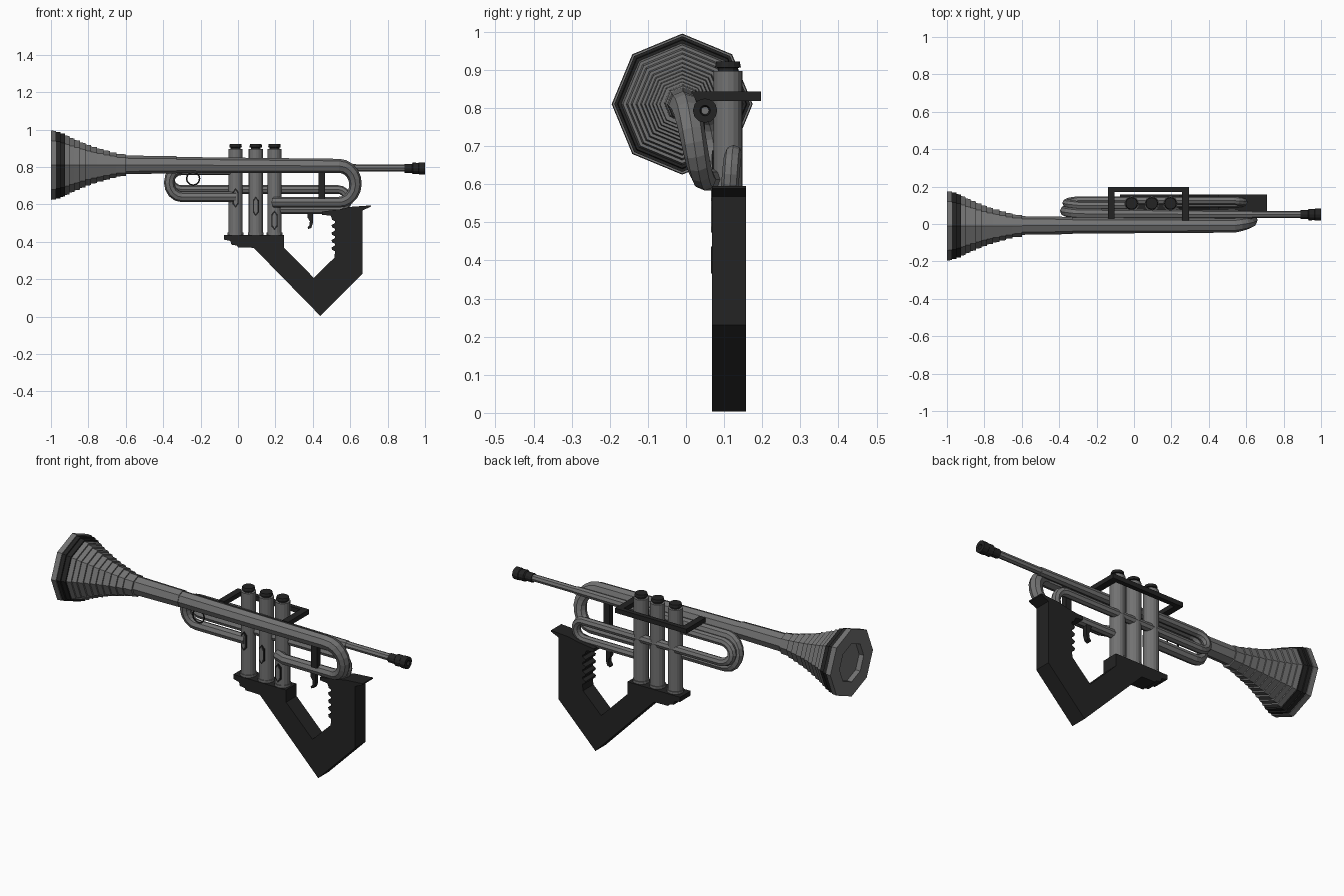
import bpy, bmesh, math
from mathutils import Vector

if "Cube" in bpy.data.objects:
    bpy.data.objects.remove(bpy.data.objects["Cube"])


def material(name, value):
    m = bpy.data.materials.new(name)
    m.diffuse_color = (value, value, value, 1)
    m.use_nodes = True
    m.node_tree.nodes["Principled BSDF"].inputs["Base Color"].default_value = m.diffuse_color
    return m


GREY = material("steel grey", 0.17)
DARK = material("near black", 0.017)


def finish(name, bm, mat):
    bmesh.ops.recalc_face_normals(bm, faces=bm.faces)
    me = bpy.data.meshes.new(name)
    bm.to_mesh(me)
    bm.free()
    me.materials.append(mat)
    ob = bpy.data.objects.new(name, me)
    bpy.context.collection.objects.link(ob)
    return ob


def tube(name, path, radii, mat, sides=8, closed=False):
    """Sweep a polygon along a path; radii is one number or one per point."""
    pts = [Vector(p) for p in path]
    if not isinstance(radii, (list, tuple)):
        radii = [radii] * len(pts)
    bm = bmesh.new()
    rings, n = [], len(pts)
    for i, p in enumerate(pts):
        a = pts[i - 1] if (i or closed) else p
        b = pts[(i + 1) % n] if (i < n - 1 or closed) else p
        t = (b - a).normalized()
        u = t.cross(Vector((0, 1, 0))).normalized()
        v = t.cross(u)
        rings.append([bm.verts.new(p + radii[i] * (u * math.cos(k * math.tau / sides)
                      + v * math.sin(k * math.tau / sides))) for k in range(sides)])
    for i in range(n if closed else n - 1):
        r, s = rings[i], rings[(i + 1) % n]
        for k in range(sides):
            j = (k + 1) % sides
            bm.faces.new((r[k], r[j], s[j], s[k]))
    if not closed:
        bm.faces.new(rings[0])
        bm.faces.new(rings[-1])
    return finish(name, bm, mat)


def lathe_x(name, profile, y, z, mat, sides=8):
    """Turn (x, radius) pairs around a line parallel to x; the last ring is capped."""
    bm = bmesh.new()
    rings = [[bm.verts.new((x, y + r * math.sin(k * math.tau / sides),
              z + r * math.cos(k * math.tau / sides))) for k in range(sides)] for x, r in profile]
    for a, b in zip(rings, rings[1:]):
        for k in range(sides):
            j = (k + 1) % sides
            bm.faces.new((a[k], a[j], b[j], b[k]))
    bm.faces.new(rings[0])
    bm.faces.new(rings[-1])
    return finish(name, bm, mat)


def slab(name, outline, lo, hi, mat, flat=False):
    """Extrude an x-z outline through y, or an x-y outline through z when flat."""
    bm = bmesh.new()
    def place(p, d):
        return (p[0], p[1], d) if flat else (p[0], d, p[1])
    a = [bm.verts.new(place(p, lo)) for p in outline]
    b = [bm.verts.new(place(p, hi)) for p in outline]
    bm.faces.new(a)
    bm.faces.new(b)
    for i in range(len(a)):
        j = (i + 1) % len(a)
        bm.faces.new((a[i], a[j], b[j], b[i]))
    return finish(name, bm, mat)


def u_bend(x, top, bottom, y_top, y_bottom, reach, steps=8):
    """Half turn from the top height to the bottom height, bulging by reach in x."""
    out = []
    for i in range(steps + 1):
        f = i / steps
        a = math.pi * f
        out.append((x + reach * math.sin(a), y_top + (y_bottom - y_top) * f,
                    (top + bottom) / 2 + (top - bottom) / 2 * math.cos(a)))
    return out


# Stepped bell with a hollow mouth, rim and dark band
steps = [(-0.925, 0.160), (-0.90, 0.147), (-0.875, 0.135), (-0.845, 0.122), (-0.815, 0.110),
         (-0.785, 0.099), (-0.755, 0.089), (-0.72, 0.079), (-0.685, 0.069), (-0.65, 0.060), (-0.60, 0.053)]
body = []
for (x0, r), (x1, _) in zip(steps, steps[1:]):
    body += [(x0, r), (x1, r * 0.97)]
lathe_x("bell_flare", body, -0.01, 0.81, GREY)
lathe_x("bell_rim", [(-0.92, 0.06), (-0.93, 0.105), (-1.0, 0.105), (-1.0, 0.185),
                     (-0.972, 0.183), (-0.972, 0.15)], -0.01, 0.81, GREY)
lathe_x("bell_band", [(-0.972, 0.178), (-0.95, 0.178), (-0.95, 0.170), (-0.925, 0.168), (-0.925, 0.15)],
        -0.01, 0.81, DARK)

# Main pipe running back, turning down and returning to the third valve
bend = u_bend(0.54, 0.806, 0.612, -0.008, 0.05, 0.088, 10)
path = [(-0.62, -0.008, 0.812), (-0.33, -0.008, 0.812), (-0.33, -0.008, 0.811), (0.1, -0.008, 0.808)]
radii = [0.050, 0.046, 0.043, 0.041] + [0.038 - 0.009 * i / 10 for i in range(11)] + [0.028, 0.028]
tube("main_pipe", path + bend + [(0.25, 0.05, 0.612), (0.19, 0.075, 0.612)], radii, GREY)

# Lead pipe, front tuning bend and its return
lead_bend = [(2 * -0.30 - x, y, z) for x, y, z in u_bend(-0.30, 0.795, 0.640, 0.055, 0.085, 0.068)]
tube("lead_pipe", [(0.92, 0.05, 0.795), (0.62, 0.05, 0.795)], 0.019, GREY)
tube("tuning_slide", [(0.63, 0.05, 0.795)] + lead_bend + [(-0.01, 0.085, 0.640)],
     [0.022] + [0.028] * 9 + [0.028], GREY)

# Rear slide passing behind the valves and folding back under itself
rear_front = [(-0.6 - x, y, z) for x, y, z in u_bend(-0.30, 0.78, 0.68, 0.10, 0.125, 0.06)]
rear_back = u_bend(0.535, 0.68, 0.572, 0.125, 0.11, 0.05)
tube("rear_slide", [(-0.02, 0.10, 0.78)] + rear_front + rear_back + [(0.2, 0.11, 0.572)], 0.023, GREY)

# Mouthpiece
lathe_x("mouthpiece", [(0.89, 0.018), (0.89, 0.024), (0.93, 0.024), (0.935, 0.031), (0.965, 0.029),
                       (0.968, 0.032), (1.0, 0.032), (1.0, 0.014), (0.975, 0.010)], 0.05, 0.793, DARK, 12)
lathe_x("mouthpiece_bore", [(0.974, 0.010), (0.978, 0.010)], 0.05, 0.793, GREY, 12)

# Valves with collars, caps and framed hexagonal badges
for x, badge in ((-0.013, 0.635), (0.095, 0.59), (0.195, 0.515)):
    tube("valve", [(x, 0.11, 0.43), (x, 0.11, 0.897)], 0.038, GREY, 16)
    tube("valve_collar", [(x, 0.11, 0.43), (x, 0.11, 0.45)], 0.042, GREY, 16)
    tube("valve_cap", [(x, 0.11, 0.896), (x, 0.11, 0.905), (x, 0.11, 0.906), (x, 0.11, 0.922)],
         [0.026, 0.026, 0.034, 0.031], DARK, 12)
    for part, s, y, mat in (("badge_frame", 1.0, 0.068, DARK), ("badge_face", 0.6, 0.066, GREY)):
        hexagon = [(0, 0.053), (0.016, 0.033), (0.016, -0.033), (0, -0.053), (-0.016, -0.033), (-0.016, 0.033)]
        slab(part, [(x + s * u, badge + (s + 1) / 2 * w) for u, w in hexagon], y, y + 0.009, mat)

# Hand guard bracket around the valves
slab("hand_guard", [(-0.14, 0.03), (-0.105, 0.03), (-0.105, 0.172), (0.257, 0.172), (0.257, 0.015),
                    (0.295, 0.015), (0.295, 0.197), (-0.14, 0.197)], 0.818, 0.843, DARK, flat=True)

# Finger ring and brace between the pipes
ring = [(-0.24 + 0.035 * math.cos(a * math.tau / 12), 0.0, 0.738 + 0.035 * math.sin(a * math.tau / 12))
        for a in range(12)]
tube("finger_ring", ring, 0.004, DARK, 6, closed=True)
slab("pipe_brace", [(0.43, 0.63), (0.465, 0.63), (0.465, 0.785), (0.43, 0.785)], 0.02, 0.05, DARK)

# Valve base plate
slab("base_plate", [(-0.075, 0.437), (0.245, 0.437), (0.245, 0.365), (0.0, 0.37), (-0.005, 0.38),
                    (-0.035, 0.385), (-0.04, 0.405), (-0.075, 0.412)], 0.066, 0.158, DARK)

# V-shaped stock and grip with finger grooves
grooves = []
for i in range(5):
    z = 0.53 - i * 0.04
    grooves += [(0.50, z), (0.503, z - 0.012), (0.518, z - 0.02), (0.518, z - 0.03)]
slab("stock_grip", [(0.08, 0.372), (0.44, 0.004), (0.665, 0.23), (0.665, 0.568), (0.71, 0.588), (0.71, 0.595),
                    (0.60, 0.587), (0.55, 0.575), (0.45, 0.562), (0.45, 0.545), (0.495, 0.54)]
     + grooves + [(0.515, 0.315), (0.405, 0.208), (0.242, 0.372)], 0.068, 0.158, DARK)

# Trigger
slab("trigger", [(0.37, 0.56), (0.40, 0.56), (0.40, 0.50), (0.392, 0.475), (0.375, 0.468),
                 (0.372, 0.476), (0.382, 0.49), (0.384, 0.51), (0.372, 0.53)], 0.10, 0.125, DARK)
